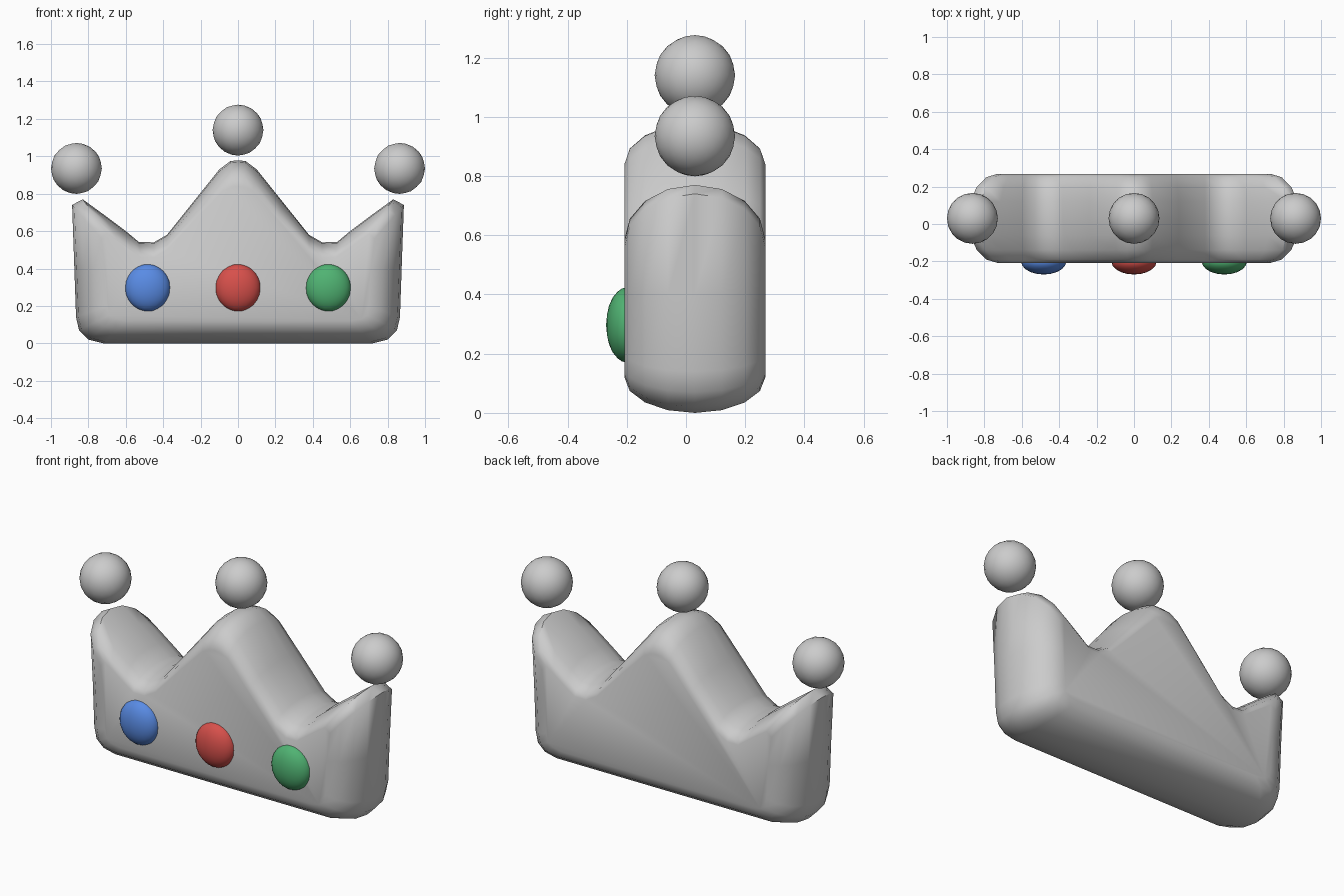
import bpy, bmesh, math

if "Cube" in bpy.data.objects:
    bpy.data.objects.remove(bpy.data.objects["Cube"])

MID_Y, HALF_DEPTH = 0.03, 0.238

# Half outlines (x, z): widest at mid depth, and the smaller front/back face
OUTER = [(0, 0), (.72, 0), (.80, .02), (.85, .07), (.866, .14), (.875, .4),
         (.887, .74), (.83, .77), (.72, .69), (.60, .60), (.53, .542),
         (.45, .54), (.38, .58), (.24, .755), (.10, .93), (.04, .975), (0, .978)]
INNER = [(0, .12), (.60, .12), (.66, .13), (.69, .15), (.70, .2), (.71, .4),
         (.73, .56), (.70, .585), (.64, .545), (.57, .495), (.52, .46),
         (.45, .46), (.38, .50), (.22, .67), (.08, .815), (.03, .84), (0, .84)]


def mirrored(half):
    return half + [(-x, z) for x, z in half[-2:0:-1]]


def finish(obj, angle=180):
    for o in bpy.context.selected_objects:
        o.select_set(False)
    obj.select_set(True)
    bpy.context.view_layer.objects.active = obj
    bpy.ops.object.shade_smooth_by_angle(angle=math.radians(angle))


def crown_body():
    # Loft the outline through the depth with an elliptical rounding
    bm = bmesh.new()
    outer, inner = mirrored(OUTER), mirrored(INNER)
    rings = []
    for i in range(9):
        a = math.pi * (i / 8 - 0.5)
        y, k = MID_Y + HALF_DEPTH * math.sin(a), math.cos(a)
        rings.append([bm.verts.new((q[0] + (p[0] - q[0]) * k, y,
                                    q[1] + (p[1] - q[1]) * k))
                      for p, q in zip(outer, inner)])
    n = len(outer)
    for a, b in zip(rings, rings[1:]):
        for j in range(n):
            bm.faces.new((a[j], a[(j + 1) % n], b[(j + 1) % n], b[j]))
    bm.faces.new(rings[0])
    bm.faces.new(rings[-1][::-1])
    bmesh.ops.recalc_face_normals(bm, faces=bm.faces)
    mesh = bpy.data.meshes.new("crown_body")
    bm.to_mesh(mesh)
    bm.free()
    obj = bpy.data.objects.new("crown_body", mesh)
    bpy.context.collection.objects.link(obj)
    finish(obj, 60)


def ball(name, loc, size, color=None):
    bpy.ops.mesh.primitive_ico_sphere_add(subdivisions=3, radius=1, location=loc)
    obj = bpy.context.object
    obj.name = name
    obj.scale = size
    if color:
        mat = bpy.data.materials.new(name)
        mat.diffuse_color = (*color, 1)
        mat.use_nodes = True
        mat.node_tree.nodes["Principled BSDF"].inputs["Base Color"].default_value = mat.diffuse_color
        obj.data.materials.append(mat)
    finish(obj)


crown_body()

# Balls floating above the three points
for name, x, z in (("left_ball", -.864, .935), ("centre_ball", 0, 1.14),
                   ("right_ball", .864, .935)):
    ball(name, (x, MID_Y, z), (.136,) * 3)

# Gems set in the front
for name, x, col in (("blue_gem", -.483, (.10, .26, .78)),
                     ("red_gem", 0, (.68, .08, .07)),
                     ("green_gem", .483, (.08, .45, .17))):
    ball(name, (x, -.2, .297), (.121, .07, .127), col)
